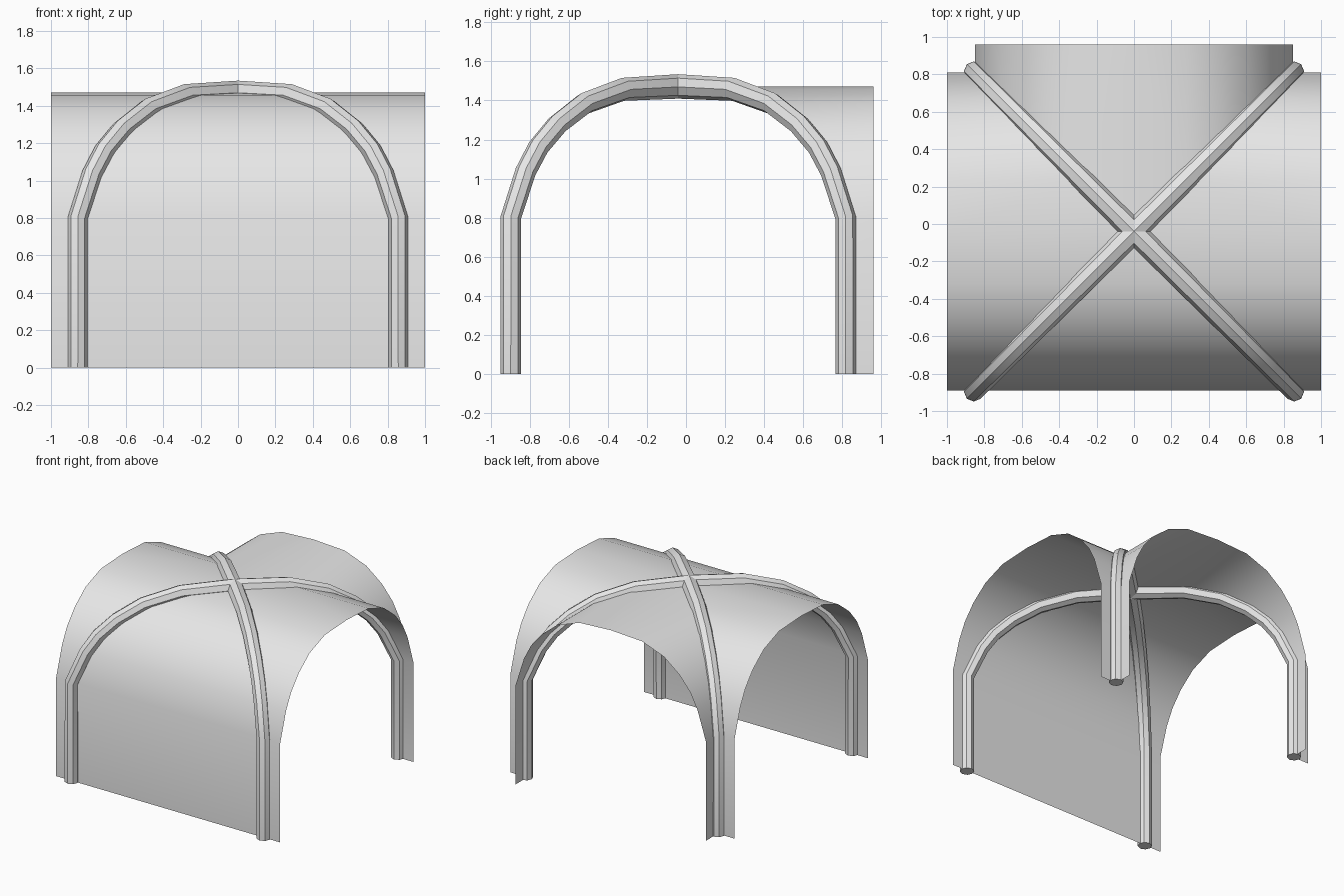
import bpy
import bmesh
from math import radians

cube = bpy.data.objects.get("Cube")
if cube:
    bpy.data.objects.remove(cube, do_unlink=True)

grey = bpy.data.materials.new("stone grey")
grey.use_nodes = True
grey.diffuse_color = (0.8, 0.8, 0.8, 1)
grey.node_tree.nodes["Principled BSDF"].inputs["Base Color"].default_value = (0.8, 0.8, 0.8, 1)

CY = -0.04    # depth of the crossing
END = 1.0     # distance from the crossing to the open barrel ends

# Half arch, foot to crown: distance from the centre line, height
ARCH = [(0.85, 0), (0.85, 0.8), (0.775, 1.035), (0.71, 1.16), (0.615, 1.275),
        (0.475, 1.385), (0.28, 1.457), (0, 1.472)]


def finish(obj):
    bpy.ops.object.select_all(action="DESELECT")
    obj.select_set(True)
    bpy.context.view_layer.objects.active = obj
    if obj.type == "CURVE":
        bpy.ops.object.convert(target="MESH")
    bpy.ops.object.shade_smooth_by_angle(angle=radians(40))


def add_strip(bm, start, end):
    """Panel between two lines that follow the half arch."""
    rows = [(bm.verts.new(start(u, z)), bm.verts.new(end(u, z))) for u, z in ARCH]
    for (a, b), (c, d) in zip(rows, rows[1:]):
        bm.faces.new((a, b, d, c))


def make_shell(name, strips):
    bm = bmesh.new()
    for start, end in strips:
        add_strip(bm, start, end)
    bmesh.ops.remove_doubles(bm, verts=bm.verts, dist=0.0005)
    bmesh.ops.recalc_face_normals(bm, faces=bm.faces)
    if sum(f.normal.z for f in bm.faces) < 0:
        bmesh.ops.reverse_faces(bm, faces=bm.faces)
    mesh = bpy.data.meshes.new(name)
    bm.to_mesh(mesh)
    bm.free()
    mesh.materials.append(grey)
    obj = bpy.data.objects.new(name, mesh)
    bpy.context.collection.objects.link(obj)
    finish(obj)


# Cross barrel: closed front wall, rear half cut back along the groins
cross, rear = [], []
for s in (-1, 1):
    cross.append((lambda u, z: (0, CY - u, z),
                  lambda u, z, s=s: (s * END, CY - u, z)))
    cross.append((lambda u, z, s=s: (s * u, CY + u, z),
                  lambda u, z, s=s: (s * END, CY + u, z)))
    rear.append((lambda u, z, s=s: (s * u, CY + u, z),
                 lambda u, z, s=s: (s * u, CY + END, z)))
make_shell("cross_barrel", cross)
# Rear barrel: from the groins to the open back
make_shell("rear_barrel", rear)


# Diagonal ribs, slightly thicker towards the crown
def make_rib(name, s):
    curve = bpy.data.curves.new(name, "CURVE")
    curve.dimensions = "3D"
    curve.bevel_depth = 0.0625
    curve.bevel_resolution = 2
    curve.use_fill_caps = True
    path = [(-u, z) for u, z in ARCH] + [(u, z) for u, z in reversed(ARCH[:-1])]
    spline = curve.splines.new("POLY")
    spline.points.add(len(path) - 1)
    for point, (u, z) in zip(spline.points, path):
        w = u * 1.008
        point.co = (s * w, CY + w, z, 1)
        point.radius = 1 - 0.16 * abs(u) / 0.85
    curve.materials.append(grey)
    obj = bpy.data.objects.new(name, curve)
    bpy.context.collection.objects.link(obj)
    finish(obj)


make_rib("diagonal_rib_a", 1)
make_rib("diagonal_rib_b", -1)
